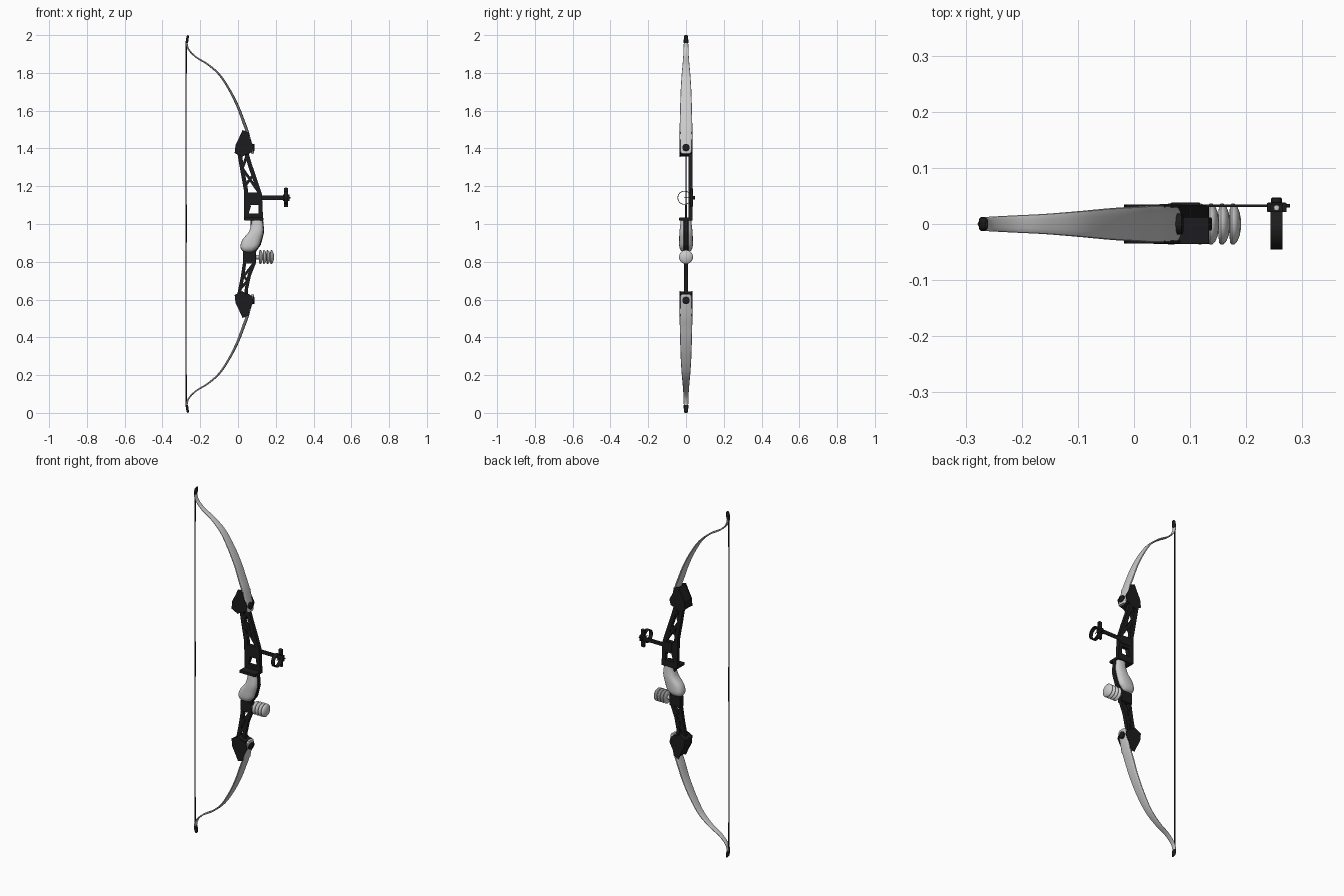
import bpy, bmesh, math
from mathutils import Vector

black = bpy.data.materials.new("black")
black.diffuse_color = (0.012, 0.012, 0.013, 1)


def finish(name, bm, mat=None, smooth=False, bevel=0):
    bmesh.ops.recalc_face_normals(bm, faces=bm.faces)
    me = bpy.data.meshes.new(name)
    bm.to_mesh(me)
    bm.free()
    ob = bpy.data.objects.new(name, me)
    bpy.context.collection.objects.link(ob)
    if mat:
        me.materials.append(mat)
    if bevel:
        m = ob.modifiers.new("bevel", 'BEVEL')
        m.width, m.segments = bevel, 2
    if smooth:
        bpy.ops.object.select_all(action='DESELECT')
        ob.select_set(True)
        bpy.context.view_layer.objects.active = ob
        bpy.ops.object.shade_smooth_by_angle(angle=math.radians(40))
    return ob


def add_loft(bm, rings):
    vs = [[bm.verts.new(p) for p in r] for r in rings]
    n = len(rings[0])
    for a, b in zip(vs, vs[1:]):
        for i in range(n):
            bm.faces.new((a[i], a[(i + 1) % n], b[(i + 1) % n], b[i]))
    bm.faces.new(vs[0])
    bm.faces.new(vs[-1])


def loft(name, rings, **kw):
    bm = bmesh.new()
    add_loft(bm, rings)
    return finish(name, bm, **kw)


def add_plate(bm, pts, y0, y1):
    add_loft(bm, [[(x, y, z) for x, z in pts] for y in (y0, y1)])


def plate(name, pts, y0, y1, mat=black, bevel=0.003):
    bm = bmesh.new()
    add_plate(bm, pts, y0, y1)
    return finish(name, bm, mat, bevel=bevel)


def box(name, x0, x1, y0, y1, z0, z1, bevel=0.002):
    return plate(name, [(x0, z0), (x1, z0), (x1, z1), (x0, z1)], y0, y1, bevel=bevel)


def truss(name, lines, y0, y1):
    # each line is (bar width, points in x and z)
    bm = bmesh.new()
    for w, pts in lines:
        ps = [Vector(p) for p in pts]
        left, right = [], []
        for i, p in enumerate(ps):
            d = (ps[min(i + 1, len(ps) - 1)] - ps[max(i - 1, 0)]).normalized()
            n = Vector((-d.y, d.x)) * w / 2
            left.append(p + n)
            right.append(p - n)
        for i in range(len(ps) - 1):
            add_plate(bm, [left[i], left[i + 1], right[i + 1], right[i]], y0, y1)
    return finish(name, bm, black)


def turned(name, profile, origin, axis='X', mat=None, n=32):
    # profile of (distance along axis, radius)
    o = Vector(origin)
    rings = []
    for d, r in profile:
        ring = []
        for k in range(n):
            t = math.tau * k / n
            c, s = r * math.cos(t), r * math.sin(t)
            ring.append(o + Vector({'X': (d, c, s), 'Y': (c, d, s), 'Z': (c, s, d)}[axis]))
        rings.append(ring)
    return loft(name, rings, mat=mat, smooth=True)


def catmull(pts, steps=5):
    ps = [Vector(p) for p in pts]
    out = []
    for i in range(len(ps) - 1):
        a, b, c, d = ps[max(i - 1, 0)], ps[i], ps[i + 1], ps[min(i + 2, len(ps) - 1)]
        for k in range(steps):
            t = k / steps
            out.append(0.5 * (2 * b + (c - a) * t + (2 * a - 5 * b + 4 * c - d) * t * t
                              + (3 * b - a - 3 * c + d) * t ** 3))
    return out + [ps[-1]]


def limb_rings(path, flip, n=16):
    rings = []
    for i, p in enumerate(path):
        a, b = path[max(i - 1, 0)], path[min(i + 1, len(path) - 1)]
        d = Vector((b[0] - a[0], b[1] - a[1])).normalized()
        ring = []
        for k in range(n):
            t = math.tau * k / n
            c, s = math.cos(t), math.sin(t)
            y = p[2] * math.copysign(abs(c) ** 0.7, c)
            h = p[3] * math.copysign(abs(s) ** 0.8, s)
            ring.append((p[0] + d.y * h, y, flip(p[1] - d.x * h)))
        rings.append(ring)
    return rings


# limbs: x, z, half width, half thickness
LIMB = [(0.078, 1.372, 0.022, 0.007), (0.074, 1.392, 0.031, 0.008), (0.05, 1.485, 0.033, 0.008),
        (0.03, 1.54, 0.033, 0.008), (0, 1.62, 0.031, 0.007), (-0.045, 1.71, 0.028, 0.006),
        (-0.098, 1.79, 0.023, 0.005), (-0.16, 1.845, 0.018, 0.0045), (-0.22, 1.882, 0.015, 0.004),
        (-0.257, 1.918, 0.013, 0.004), (-0.271, 1.952, 0.012, 0.005), (-0.268, 1.982, 0.010, 0.005)]
POCKET = [(0.024, 1.497), (0.055, 1.486), (0.060, 1.455), (0.083, 1.412), (0.073, 1.380),
          (0.045, 1.372), (0.022, 1.355), (-0.018, 1.375), (-0.013, 1.42), (0.008, 1.462)]
BODY = [(0.028, 1.490), (0.040, 1.483), (0.064, 1.400), (0.066, 1.375), (0.022, 1.357),
        (-0.017, 1.377), (-0.012, 1.42), (0.010, 1.462)]
for side, flip in (("upper", lambda z: z), ("lower", lambda z: 2 - z)):
    loft(side + "_limb", limb_rings(catmull(LIMB), flip), smooth=True)
    tip = [(-0.271, 1.958, 0.0125, 0.006), (-0.269, 1.975, 0.012, 0.0075),
           (-0.266, 1.992, 0.011, 0.006), (-0.263, 1.999, 0.007, 0.003)]
    loft(side + "_limb_tip", limb_rings(tip, flip), mat=black, smooth=True)
    # limb pocket: solid back with two cheeks
    plate(side + "_pocket_body", [(x, flip(z)) for x, z in BODY], -0.03, 0.03)
    for s in (-1, 1):
        plate(side + "_pocket_cheek", [(x, flip(z)) for x, z in POCKET],
              s * 0.029, s * 0.035, bevel=0.0015)
    turned(side + "_limb_bolt", [(0, 0.019), (0.028, 0.019), (0.031, 0.015)],
           (0.057, 0, flip(1.405)), mat=black)

# bowstring with thicker wrapped ends and middle
turned("bowstring", [(0.035, 0.0025), (0.04, 0.0042), (0.2, 0.0042), (0.205, 0.003),
                     (0.9, 0.003), (0.905, 0.0042), (1.1, 0.0042), (1.105, 0.003),
                     (1.795, 0.003), (1.8, 0.0042), (1.96, 0.0042), (1.965, 0.0025)],
       (-0.2745, 0, 0), 'Z', black, 10)

# upper riser, set to one side to clear the arrow
truss("upper_riser", [
    (0.022, [(0.04, 1.39), (0.064, 1.31), (0.090, 1.235), (0.116, 1.155), (0.122, 1.02)]),
    (0.022, [(0.006, 1.385), (0.024, 1.28), (0.042, 1.18), (0.044, 1.02)]),
    (0.014, [(0.02, 1.30), (0.105, 1.175)]),
    (0.014, [(0.036, 1.20), (0.082, 1.262)]),
    (0.014, [(0.022, 1.29), (0.046, 1.36)]),
    (0.065, [(0.04, 1.133), (0.118, 1.133)]),
    (0.016, [(0.045, 1.045), (0.062, 1.10)]),
    (0.03, [(0.036, 1.04), (0.130, 1.04)])], 0.012, 0.034)

# arrow shelf and core through the grip
box("arrow_shelf", 0.034, 0.134, -0.036, 0.034, 1.018, 1.034)
plate("grip_core", [(0.065, 1.03), (0.132, 1.03), (0.139, 0.96), (0.121, 0.89), (0.096, 0.855),
                    (0.096, 0.795), (0.03, 0.79), (0.026, 0.86), (0.07, 0.93)], -0.012, 0.012)

# hand grip: z, x min, x max, half depth
GRIP = [(1.020, 0.070, 0.130, 0.028), (0.990, 0.068, 0.134, 0.031), (0.955, 0.055, 0.134, 0.035),
        (0.918, 0.024, 0.124, 0.036), (0.885, 0.013, 0.112, 0.036), (0.868, 0.016, 0.097, 0.032),
        (0.857, 0.024, 0.085, 0.024), (0.852, 0.038, 0.072, 0.012)]
rings = []
for z, a, b, h in catmull(GRIP, 3):
    rings.append([])
    for k in range(24):
        c, s = math.cos(math.tau * k / 24), math.sin(math.tau * k / 24)
        rings[-1].append(((a + b) / 2 + (b - a) / 2 * math.copysign(abs(c) ** 0.75, c),
                          h * math.copysign(abs(s) ** 0.75, s), z))
loft("hand_grip", rings, smooth=True)

# lower riser
box("stabilizer_mount", 0.026, 0.094, -0.017, 0.017, 0.79, 0.852)
truss("lower_riser", [
    (0.018, [(0.036, 0.80), (0.022, 0.71), (0.004, 0.62)]),
    (0.018, [(0.088, 0.80), (0.060, 0.73), (0.045, 0.66), (0.042, 0.62)]),
    (0.013, [(0.028, 0.72), (0.078, 0.785)]),
    (0.013, [(0.026, 0.735), (0.054, 0.69)]),
    (0.013, [(0.012, 0.655), (0.050, 0.70)])], -0.010, 0.010)

# stabilizer: stem and four rounded discs
turned("stabilizer_stem", [(0.085, 0.012), (0.18, 0.012)], (0, 0, 0.825))
for i in range(4):
    x = 0.112 + i * 0.0195
    turned("stabilizer_disc", [(x, 0.026), (x + 0.001, 0.034), (x + 0.004, 0.037),
                               (x + 0.009, 0.036), (x + 0.014, 0.030), (x + 0.018, 0.020),
                               (x + 0.0205, 0.007)], (0, 0, 0.825))

# sight: mount, arm, slider, ring
box("sight_mount", 0.065, 0.118, 0.03, 0.038, 1.115, 1.16)
box("sight_arm", 0.09, 0.272, 0.030, 0.035, 1.128, 1.151, 0.001)
turned("sight_arm_end", [(0.268, 0.003), (0.278, 0.003)], (0, 0.0325, 1.139), mat=black, n=12)
box("sight_slider", 0.243, 0.265, 0.022, 0.036, 1.09, 1.19)
box("sight_clamp", 0.237, 0.272, 0.021, 0.038, 1.122, 1.156)
turned("sight_knob", [(0.034, 0.010), (0.045, 0.010), (0.047, 0.008)], (0.254, 0, 1.139), 'Y', black)
turned("slider_screw", [(1.185, 0.005), (1.193, 0.005)], (0.254, 0.029, 0), 'Z', n=12)
bm = bmesh.new()
prof = [(0.243, 0.0335), (0.265, 0.0335), (0.265, 0.037), (0.243, 0.037)]
loops = [[bm.verts.new((x, -0.008 + r * math.cos(math.tau * k / 32),
                        1.139 + r * math.sin(math.tau * k / 32))) for x, r in prof] for k in range(32)]
for k in range(32):
    a, b = loops[k], loops[(k + 1) % 32]
    for j in range(4):
        bm.faces.new((a[j], a[(j + 1) % 4], b[(j + 1) % 4], b[j]))
finish("sight_ring", bm, black, smooth=True)
turned("sight_pin", [(-0.010, 0.002), (0.025, 0.002)], (0.254, 0, 1.139), 'Y', black, 8)
